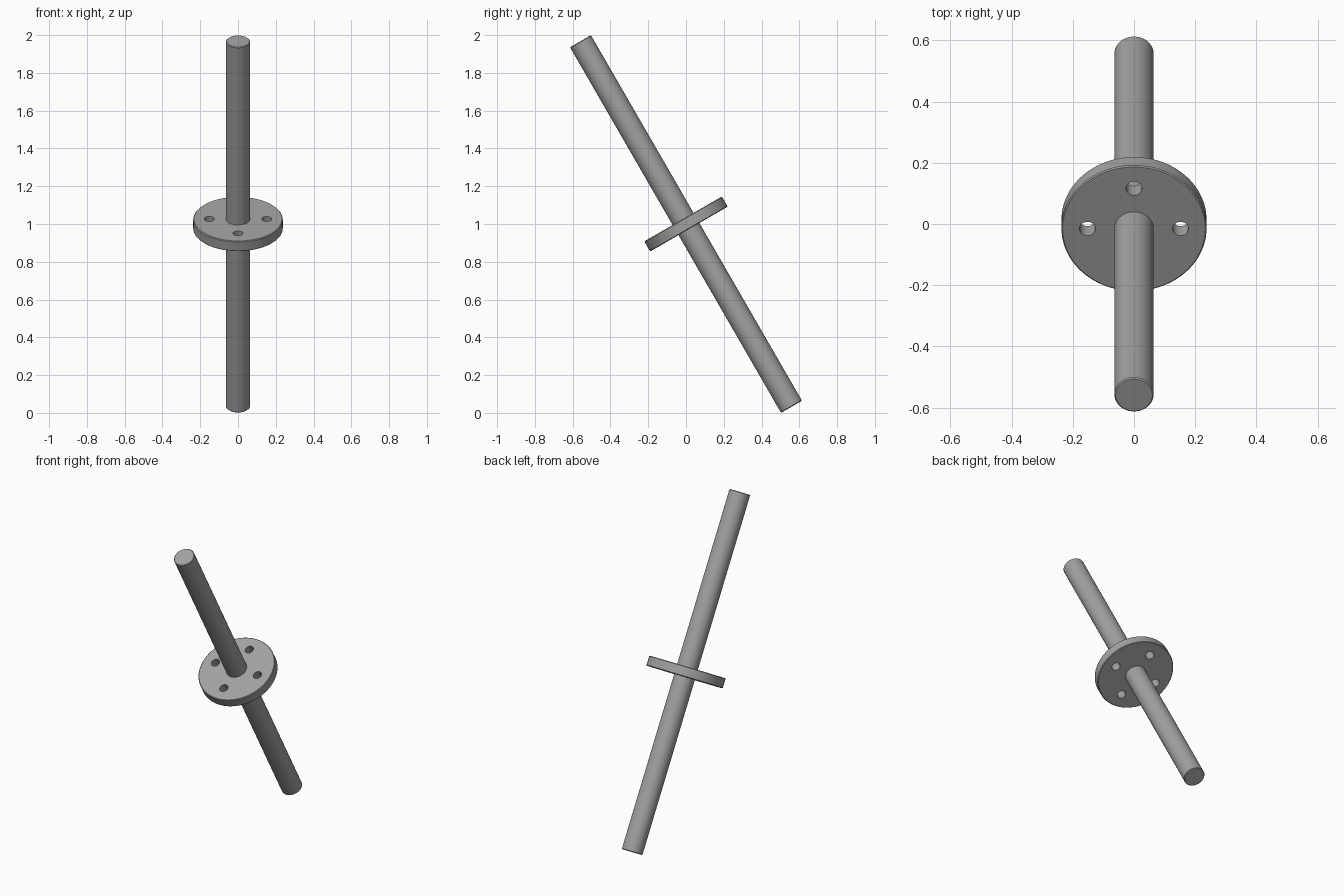
import bpy
import bmesh
from math import radians, cos, sin, pi
from mathutils import Matrix

default = bpy.data.objects.get("Cube")
if default:
    bpy.data.objects.remove(default)

TILT = radians(30)
FRAME = Matrix.Translation((0, 0, 1)) @ Matrix.Rotation(TILT, 4, "X")
ROD_RADIUS = 0.064
ROD_LENGTH = 2.235
DISC_RADIUS = 0.237
DISC_THICKNESS = 0.062
HOLE_RADIUS = 0.026
HOLE_CIRCLE = 0.152

grey = bpy.data.materials.new("steel grey")
grey.use_nodes = True
colour = (0.36, 0.36, 0.36, 1)
grey.diffuse_color = colour
grey.node_tree.nodes["Principled BSDF"].inputs["Base Color"].default_value = colour


def cylinders(name, radius, depth, centres=((0, 0),), sides=64):
    """One object holding upright cylinders, placed in the tilted frame."""
    bm = bmesh.new()
    for x, y in centres:
        bmesh.ops.create_cone(bm, cap_ends=True, segments=sides, radius1=radius,
                              radius2=radius, depth=depth,
                              matrix=Matrix.Translation((x, y, 0)))
    mesh = bpy.data.meshes.new(name)
    bm.to_mesh(mesh)
    bm.free()
    mesh.materials.append(grey)
    obj = bpy.data.objects.new(name, mesh)
    bpy.context.collection.objects.link(obj)
    obj.matrix_world = FRAME
    return obj


def finish(obj, modifiers):
    """Apply the modifiers, then smooth the round walls only."""
    bpy.ops.object.select_all(action="DESELECT")
    obj.select_set(True)
    bpy.context.view_layer.objects.active = obj
    for mod in modifiers:
        bpy.ops.object.modifier_apply(modifier=mod.name)
    bpy.ops.object.shade_smooth_by_angle(angle=radians(30))


def chamfer(obj):
    mod = obj.modifiers.new("rim chamfer", "BEVEL")
    mod.width = 0.004
    mod.segments = 1
    mod.limit_method = "ANGLE"
    mod.angle_limit = radians(40)
    return mod


# Long round shaft
shaft = cylinders("shaft", ROD_RADIUS, ROD_LENGTH)
finish(shaft, [chamfer(shaft)])

# Flange with four bolt holes
flange = cylinders("flange", DISC_RADIUS, DISC_THICKNESS, sides=96)
spots = [(HOLE_CIRCLE * cos(i * pi / 2), HOLE_CIRCLE * sin(i * pi / 2)) for i in range(4)]
cutter = cylinders("bolt_hole_cutter", HOLE_RADIUS, DISC_THICKNESS * 2, spots, sides=32)
cutter.hide_render = True
rim = chamfer(flange)
holes = flange.modifiers.new("bolt holes", "BOOLEAN")
holes.operation = "DIFFERENCE"
holes.solver = "EXACT"
holes.object = cutter
bpy.context.view_layer.update()
finish(flange, [rim, holes])
bpy.data.objects.remove(cutter)
